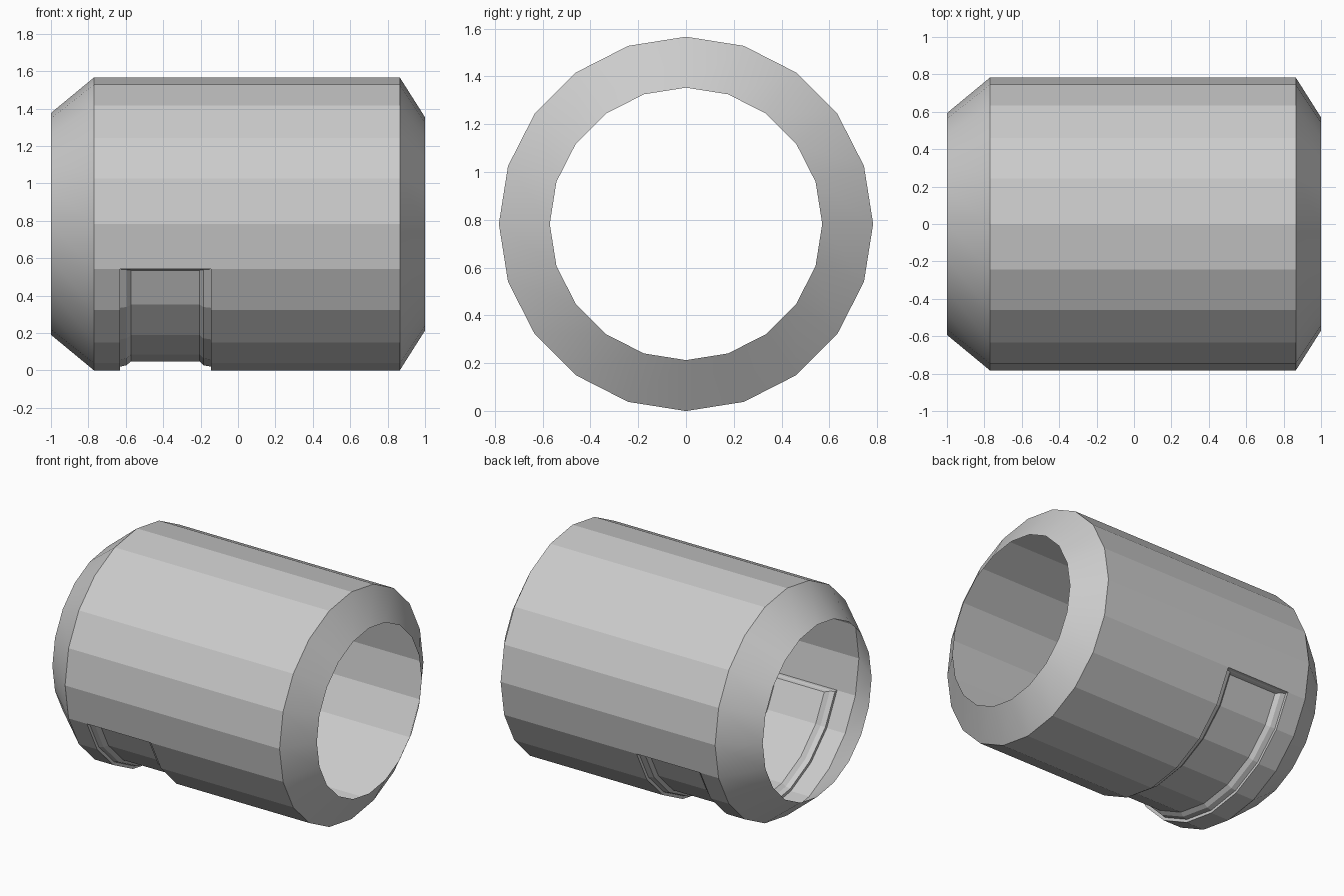
import bpy, bmesh
from math import sin, cos, radians

if "Cube" in bpy.data.objects:
    bpy.data.objects.remove(bpy.data.objects["Cube"])

N, R = 20, 0.783           # sides, outer radius (= axis height)
STEP = 360 / N
SLOT = range(11, 19)       # the eight lower facets crossed by the recess

bm = bmesh.new()


def point(x, r, i):
    a = radians(i * STEP)
    return bm.verts.new((x, r * cos(a), R + r * sin(a)))


# Tube: open faceted shell with a chamfer at each end
profile = [(-1, 0.593), (-0.77, R), (-0.63, R), (-0.145, R), (0.865, R), (1, 0.57)]
rings = [[point(x, r, i) for i in range(N)] for x, r in profile]
for k in range(len(rings) - 1):
    for i in range(N):
        if k == 2 and i in SLOT:
            continue
        j = (i + 1) % N
        f = bm.faces.new((rings[k][i], rings[k + 1][i], rings[k + 1][j], rings[k][j]))
        f.smooth = k in (0, len(rings) - 2)


# Recess: nested stepped loops wrapped round the underside
def row(x, r, h):
    """Line of points round the slot, trimmed at depth h below the axis."""
    pts = [point(x, r, i) for i in range(SLOT.start, SLOT.stop + 1)]
    for end, nxt in ((0, 1), (-1, -2)):
        a, b = pts[end].co, pts[nxt].co
        pts[end].co = a.lerp(b, (a.z - (R - h)) / (a.z - b.z))
    return pts


h0 = R * sin(radians(STEP))
steps = [(-0.63, -0.145, R, h0), (-0.63, -0.145, 0.763, h0),
         (-0.597, -0.185, 0.756, 0.245), (-0.572, -0.205, 0.735, 0.248)]
loops = []
for x0, x1, r, h in steps:
    left, right = row(x0, r, h), row(x1, r, h)
    loops.append(left + right[::-1])
for a, b in zip(loops, loops[1:]):
    n = len(a)
    for i in range(n):
        j = (i + 1) % n
        bm.faces.new((a[i], a[j], b[j], b[i]))

# Recess floor
m = len(left)
for i in range(m - 1):
    bm.faces.new((left[i], right[i], right[i + 1], left[i + 1]))

bmesh.ops.remove_doubles(bm, verts=bm.verts, dist=0.0005)
bmesh.ops.recalc_face_normals(bm, faces=bm.faces)

# Crisp rim where the smooth chamfers meet the flat body
for e in bm.edges:
    if len({f.smooth for f in e.link_faces}) == 2:
        e.smooth = False

mesh = bpy.data.meshes.new("tube_coupling")
bm.to_mesh(mesh)
bm.free()
bpy.context.collection.objects.link(bpy.data.objects.new("tube_coupling", mesh))
